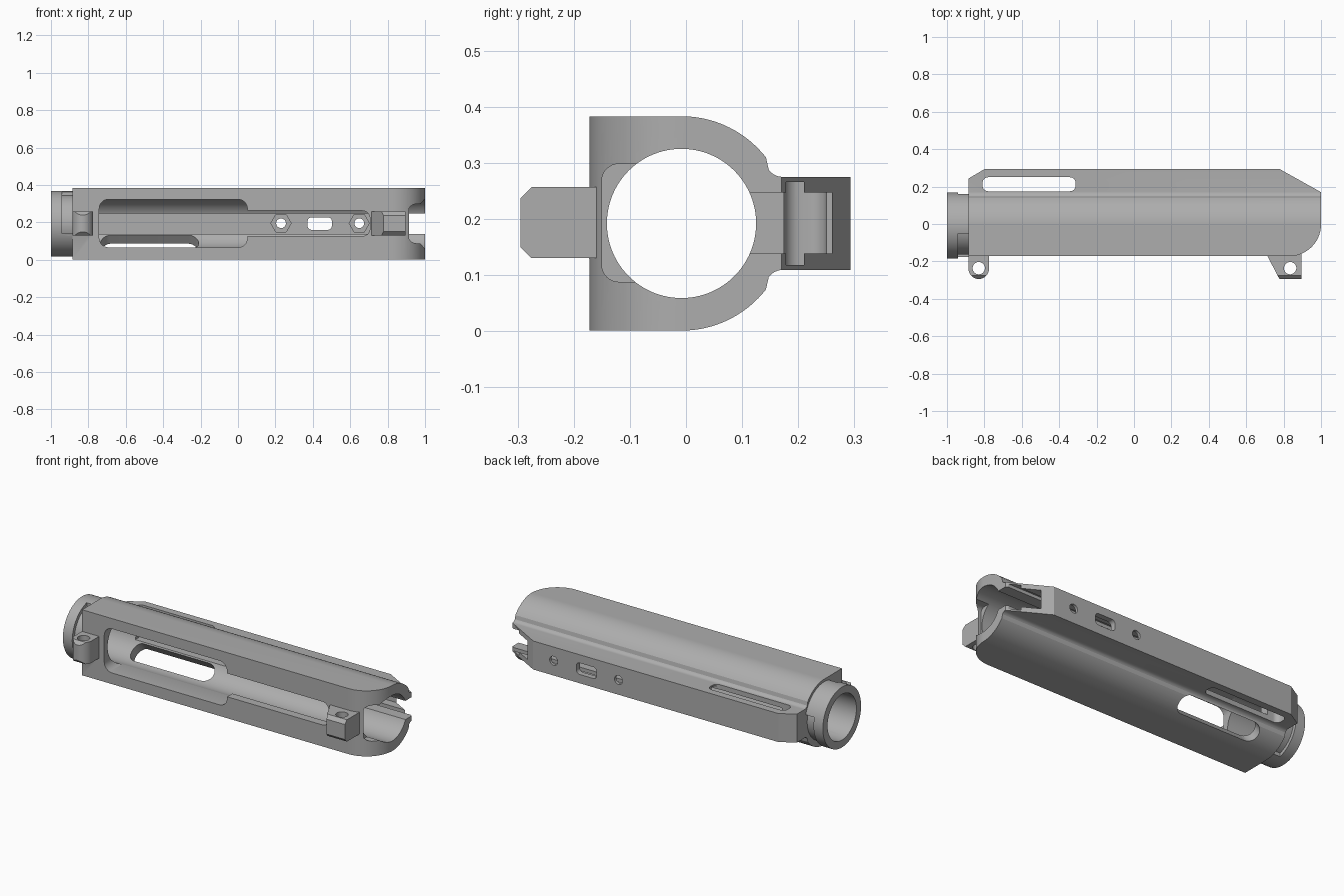
import bpy, bmesh, math
from mathutils import Matrix

cube = bpy.data.objects.get("Cube")
if cube:
    bpy.data.objects.remove(cube)

grey = bpy.data.materials.new("satin grey")
grey.use_nodes = True
COLOUR = (0.42, 0.42, 0.42, 1)
grey.diffuse_color = COLOUR
grey.node_tree.nodes["Principled BSDF"].inputs["Base Color"].default_value = COLOUR

CY, CZ = -0.008, 0.192          # bore axis
OUTER, BORE = 0.191, 0.133


def arc(cx, cy, r, a0, a1, n=12):
    return [(cx + r * math.cos(math.radians(a0 + (a1 - a0) * i / n)),
             cy + r * math.sin(math.radians(a0 + (a1 - a0) * i / n))) for i in range(n + 1)]


def circle(cx, cy, r, n=64):
    return arc(cx, cy, r, 0, 360, n)[:-1]


def rounded(x0, x1, y0, y1, r):
    """Rectangle outline with rounded corners."""
    return (arc(x1 - r, y1 - r, r, 0, 90, 8) + arc(x0 + r, y1 - r, r, 90, 180, 8)
            + arc(x0 + r, y0 + r, r, 180, 270, 8) + arc(x1 - r, y0 + r, r, 270, 360, 8))


def rect(x0, x1, y0, y1):
    return [(x0, y0), (x1, y0), (x1, y1), (x0, y1)]


def prism(name, pts, axis, lo, hi):
    """Extrude a 2D outline along X (y,z), Y (x,z) or Z (x,y)."""
    place = {"X": lambda a, b, h: (h, a, b),
             "Y": lambda a, b, h: (a, h, b),
             "Z": lambda a, b, h: (a, b, h)}[axis]
    bm = bmesh.new()
    low = [bm.verts.new(place(a, b, lo)) for a, b in pts]
    high = [bm.verts.new(place(a, b, hi)) for a, b in pts]
    bm.faces.new(low)
    bm.faces.new(high)
    for i in range(len(pts)):
        j = (i + 1) % len(pts)
        bm.faces.new((low[i], low[j], high[j], high[i]))
    bmesh.ops.remove_doubles(bm, verts=bm.verts, dist=1e-5)
    bmesh.ops.recalc_face_normals(bm, faces=bm.faces)
    mesh = bpy.data.meshes.new(name)
    bm.to_mesh(mesh)
    bm.free()
    mesh.materials.append(grey)
    obj = bpy.data.objects.new(name, mesh)
    bpy.context.collection.objects.link(obj)
    return obj


def combine(obj, tool, operation="DIFFERENCE"):
    """Apply a boolean and discard the tool."""
    mod = obj.modifiers.new("boolean", "BOOLEAN")
    mod.operation, mod.object, mod.solver = operation, tool, "EXACT"
    bpy.context.view_layer.objects.active = obj
    bpy.ops.object.modifier_apply(modifier=mod.name)
    bpy.data.objects.remove(tool)


def cut(obj, pts, axis, lo, hi):
    combine(obj, prism("cutter", pts, axis, lo, hi))


# Main housing: square front, round back, rail behind
flare = arc(0.172, CZ + 0.113, 0.03, 215, 270, 6)
upper = [(-0.172, 0.383), (CY, 0.383)] + arc(CY, CZ, OUTER, 88, 38, 24) + flare + [(0.293, 0.275)]
section = upper + [(y, 2 * CZ - z) for y, z in reversed(upper)]
body = prism("housing", section, "X", -0.885, 1.0)

# Plan outline: rounded nose at the front, chamfered rail ends
plan = ([(-0.885, -0.172)] + arc(0.83, -0.002, 0.17, -90, 0, 20)
        + [(1.0, 0.17), (0.78, 0.293), (-0.80, 0.293), (-0.885, 0.243)])
combine(body, prism("plan", plan, "Z", -0.1, 0.5), "INTERSECT")

# Collar with bayonet grooves on opposite quadrants
collar = prism("collar", circle(CY, CZ, 0.176), "X", -1.0, -0.80)
for quadrant in (rect(-0.3, -0.05, 0.14, 0.5), rect(0.04, 0.3, -0.1, 0.24)):
    groove = prism("groove", quadrant, "X", -0.94, -0.885)
    combine(groove, prism("core", circle(CY, CZ, 0.156), "X", -1.1, -0.7))
    combine(collar, groove)
combine(body, collar, "UNION")

# Mounting lugs on the front
lug_section = [(-0.12, 0.13), (-0.275, 0.13), (-0.295, 0.15),
               (-0.295, 0.237), (-0.275, 0.257), (-0.12, 0.257)]
lug_plans = (
    ([(-0.775, -0.12), (-0.885, -0.12)] + arc(-0.83, -0.239, 0.055, 180, 360, 16), -0.83),
    ([(0.69, -0.12), (0.71, -0.165), (0.778, -0.295), (0.895, -0.295), (0.895, -0.12)], 0.835),
)
for outline, hole_x in lug_plans:
    lug = prism("lug", outline, "Z", 0.05, 0.35)
    combine(lug, prism("lug section", lug_section, "X", -1, 1), "INTERSECT")
    cut(lug, circle(hole_x, -0.236, 0.033, 32), "Z", 0, 0.4)
    combine(body, lug, "UNION")

# Bore through the whole length
cut(body, circle(CY, CZ, BORE, 96), "X", -1.2, 1.2)

# Front window, wide then narrow
cut(body, rounded(-0.742, 0.05, 0.066, 0.323, 0.05), "Y", -0.4, CY)
cut(body, rounded(-0.2, 0.705, 0.126, 0.262, 0.04), "Y", -0.4, CY)

# Relief at the open nose
cut(body, rounded(-0.15, 0.0, 0.088, 0.298, 0.03), "X", 0.895, 1.2)

# Rail channel with side grooves
cut(body, rect(0.0, 0.26, 0.138, 0.247), "X", -0.742, 1.2)
cut(body, rect(0.178, 0.21, 0.118, 0.266), "X", -0.742, 1.2)

# Rail: long side slot, middle slot, bolt holes with nut pockets
cut(body, rounded(-0.81, -0.312, 0.175, 0.25, 0.03), "Z", 0.05, 0.35)
cut(body, rounded(0.372, 0.502, 0.16, 0.227, 0.022), "Y", 0.1, 0.4)
for x in (0.23, 0.648):
    cut(body, circle(x, CZ + 0.003, 0.026, 24), "Y", 0.1, 0.4)
    cut(body, circle(x, CZ + 0.003, 0.054, 6), "Y", 0.2, 0.277)

# Angled slot low on the back of the tube
port = prism("port", rounded(-0.735, -0.21, -0.055, 0.055, 0.052), "Z", -0.25, -0.06)
port.data.transform(Matrix.Translation((0, CY, CZ)) @ Matrix.Rotation(math.radians(38), 4, "X"))
combine(body, port)

# Smooth curved faces, keep edges sharp
bpy.ops.object.select_all(action="DESELECT")
body.select_set(True)
bpy.context.view_layer.objects.active = body
bpy.ops.object.shade_smooth_by_angle(angle=math.radians(25))
